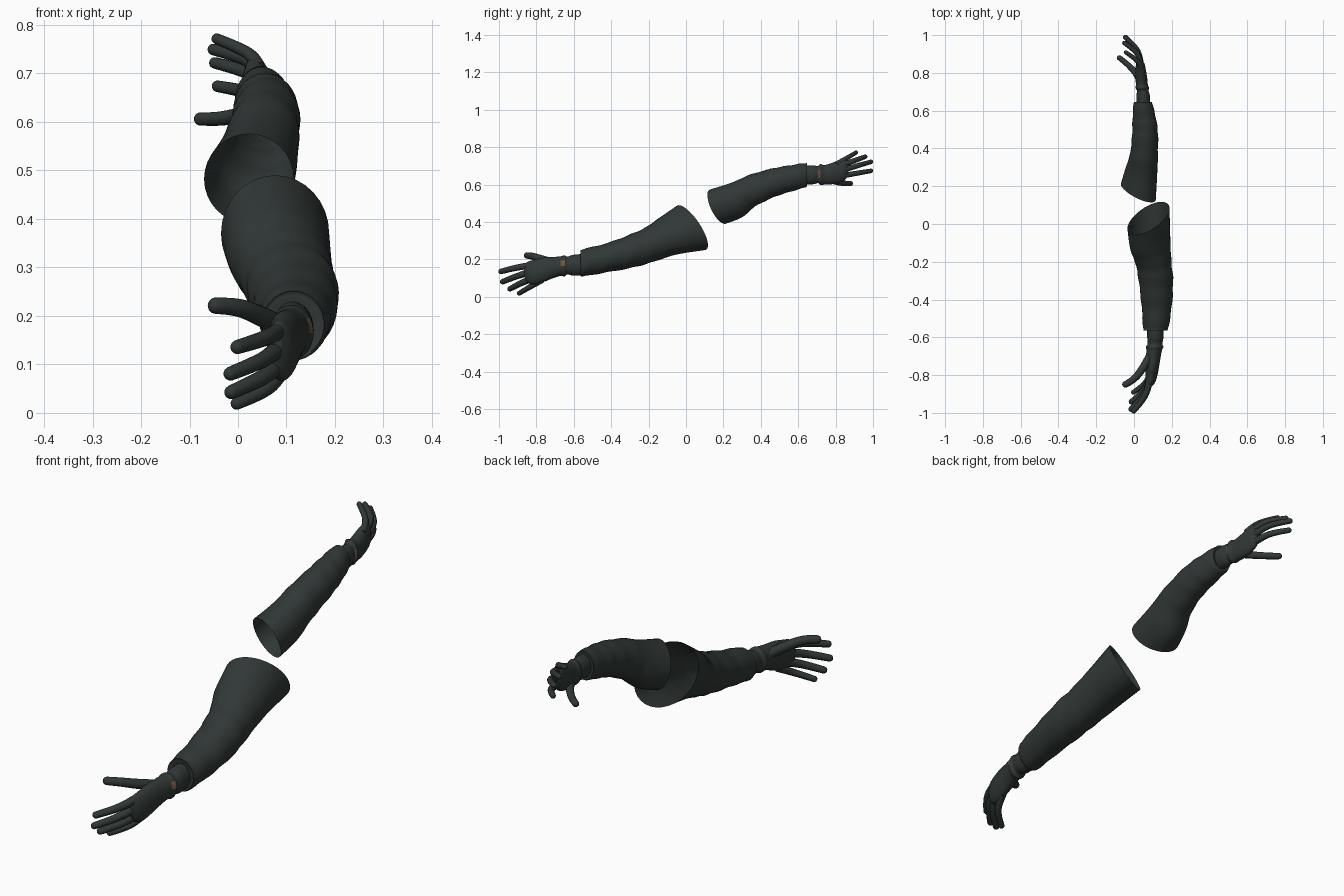
import bpy, bmesh, math
from mathutils import Vector

cube = bpy.data.objects.get("Cube")
if cube:
    bpy.data.objects.remove(cube, do_unlink=True)


def material(name, rgb):
    m = bpy.data.materials.new(name)
    m.use_nodes = True
    m.diffuse_color = (*rgb, 1)
    bsdf = m.node_tree.nodes["Principled BSDF"]
    bsdf.inputs["Base Color"].default_value = (*rgb, 1)
    bsdf.inputs["Roughness"].default_value = 0.8
    return m


CLOTH = material("dark green grey cloth", (0.030, 0.039, 0.037))
SKIN = material("brown skin", (0.17, 0.09, 0.05))


def smooth_path(keys, steps):
    """Catmull-Rom interpolation through rows of numbers."""
    rows = []
    for i in range(len(keys) - 1):
        p0, p1 = keys[max(i - 1, 0)], keys[i]
        p2, p3 = keys[i + 1], keys[min(i + 2, len(keys) - 1)]
        for s in range(steps):
            t = s / steps
            rows.append([0.5 * (2 * b + (c - a) * t + (2 * a - 5 * b + 4 * c - d) * t * t
                                + (3 * b - a - 3 * c + d) * t ** 3)
                         for a, b, c, d in zip(p0, p1, p2, p3)])
    rows.append(list(keys[-1]))
    return rows


def skin_rings(name, rings, cap_start, cap_end, skin_rule=None):
    """Bridge rings of points into one smooth object."""
    bm = bmesh.new()
    loops = [[bm.verts.new(p) for p in ring] for ring in rings]
    n = len(loops[0])
    for a, b in zip(loops, loops[1:]):
        for i in range(n):
            j = (i + 1) % n
            bm.faces.new((a[i], a[j], b[j], b[i]))
    if cap_start:
        bm.faces.new(loops[0])
    if cap_end:
        bm.faces.new(loops[-1])
    bmesh.ops.recalc_face_normals(bm, faces=bm.faces)
    if skin_rule:
        for f in bm.faces:
            f.material_index = int(skin_rule(f.calc_center_median(), f.normal))
    me = bpy.data.meshes.new(name)
    bm.to_mesh(me)
    bm.free()
    me.materials.append(CLOTH)
    me.materials.append(SKIN)
    ob = bpy.data.objects.new(name, me)
    bpy.context.collection.objects.link(ob)
    bpy.ops.object.select_all(action='DESELECT')
    ob.select_set(True)
    bpy.context.view_layer.objects.active = ob
    bpy.ops.object.shade_smooth_by_angle(angle=math.radians(50))
    return ob


def loft(name, stations, fold=0.0, cap_start=False, skin_rule=None, n=32):
    """Stations: y, x min, x max, z min, z max, slant along x, slant along z."""
    rows = smooth_path([s + (0, 0) if len(s) == 5 else s for s in stations], 6)
    rings = []
    for k, (y, x0, x1, z0, z1, sx, sz) in enumerate(rows):
        cx, cz, rx, rz = (x0 + x1) / 2, (z0 + z1) / 2, (x1 - x0) / 2, (z1 - z0) / 2
        fade = fold * max(0, min(1, (k - 6) / 8))
        ring = []
        for i in range(n):
            a = math.tau * i / n
            r = 1 + fade * math.sin(k * 1.15 + 2 * math.sin(a) + math.cos(2 * a))
            dx, dz = rx * r * math.cos(a), rz * r * math.sin(a)
            ring.append((cx + dx, y + sx * dx + sz * dz, cz + dz))
        rings.append(ring)
    return skin_rings(name, rings, cap_start, True, skin_rule)


def finger(name, points, radius, n=14):
    """Tapered tube with a rounded tip."""
    path = [Vector(p) for p in smooth_path(points, 6)]
    tip_dir = (path[-1] - path[-2]).normalized()
    end = path[-1] - tip_dir * radius * 0.8
    path = [p for p in path[:-1] if (p - end).dot(tip_dir) < -0.002]
    radii = [radius * (1.12 - 0.27 * i / len(path)) for i in range(len(path))]
    for k in range(5):
        a = k * math.pi / 2 / 4.3
        path.append(end + tip_dir * radius * 0.8 * math.sin(a))
        radii.append(radius * 0.85 * math.cos(a))
    rings = []
    for i, p in enumerate(path):
        t = (path[min(i + 1, len(path) - 1)] - path[max(i - 1, 0)]).normalized()
        u = t.cross(Vector((0, 0, 1))).normalized()
        v = u.cross(t)
        rings.append([p + radii[i] * (u * math.cos(math.tau * j / n) + v * math.sin(math.tau * j / n))
                      for j in range(n)])
    skin_rings(name, rings, True, True)


# Front arm: sleeve open at the shoulder
loft("front_sleeve", [
    (0.03, -0.035, 0.188, 0.25, 0.49, 0.49, -0.57),
    (-0.10, -0.02, 0.192, 0.225, 0.42, 0.3, -0.45),
    (-0.20, 0.008, 0.197, 0.185, 0.37, 0.1, -0.2),
    (-0.30, 0.025, 0.207, 0.155, 0.33, 0, -0.08),
    (-0.43, 0.04, 0.2, 0.13, 0.285),
    (-0.55, 0.048, 0.182, 0.11, 0.255),
    (-0.56, 0.055, 0.17, 0.118, 0.245),
    (-0.555, 0.08, 0.145, 0.14, 0.215)], fold=0.02)

# Front glove: wrist, cuff roll and palm
loft("front_glove", [
    (-0.54, 0.07, 0.156, 0.115, 0.23),
    (-0.60, 0.07, 0.156, 0.113, 0.225),
    (-0.635, 0.072, 0.15, 0.12, 0.215),
    (-0.65, 0.063, 0.156, 0.108, 0.222),
    (-0.67, 0.066, 0.148, 0.112, 0.217),
    (-0.71, 0.062, 0.14, 0.1, 0.213),
    (-0.76, 0.06, 0.132, 0.08, 0.21),
    (-0.81, 0.06, 0.122, 0.066, 0.198),
    (-0.845, 0.06, 0.108, 0.075, 0.188),
    (-0.865, 0.07, 0.09, 0.11, 0.165)], cap_start=True,
    skin_rule=lambda c, nor: nor.x > 0.5 and abs(c.y + 0.66) < 0.012 and abs(c.z - 0.178) < 0.016)

for label, pts, r in [
        ("index", [(0.088, -0.81, 0.172), (0.058, -0.91, 0.155), (-0.01, -1.0, 0.133)], 0.017),
        ("middle", [(0.09, -0.81, 0.14), (0.052, -0.905, 0.11), (-0.025, -0.99, 0.077)], 0.017),
        ("ring", [(0.09, -0.80, 0.107), (0.052, -0.88, 0.074), (-0.024, -0.95, 0.038)], 0.017),
        ("little", [(0.092, -0.77, 0.09), (0.06, -0.84, 0.05), (-0.012, -0.898, 0.015)], 0.015),
        ("thumb", [(0.095, -0.68, 0.175), (0.045, -0.765, 0.2), (0.0, -0.82, 0.217),
                   (-0.06, -0.858, 0.222)], 0.02)]:
    finger("front_" + label + "_finger", pts, r)

# Back arm: sleeve open at the shoulder
loft("back_sleeve", [
    (0.17, -0.07, 0.115, 0.39, 0.575, -0.45, -0.4),
    (0.27, -0.045, 0.122, 0.425, 0.61, -0.3, -0.3),
    (0.36, -0.022, 0.126, 0.485, 0.655, -0.1, -0.15),
    (0.47, -0.01, 0.127, 0.533, 0.688),
    (0.55, -0.008, 0.118, 0.56, 0.702),
    (0.635, -0.003, 0.098, 0.585, 0.715),
    (0.645, 0.005, 0.09, 0.595, 0.708),
    (0.64, 0.03, 0.07, 0.62, 0.68)], fold=0.02)

# Back glove: wrist, cuff roll and palm
loft("back_glove", [
    (0.62, 0.013, 0.087, 0.598, 0.7),
    (0.68, 0.013, 0.084, 0.602, 0.702),
    (0.705, 0.016, 0.077, 0.608, 0.7),
    (0.72, 0.008, 0.08, 0.598, 0.71),
    (0.74, 0.01, 0.073, 0.6, 0.705),
    (0.78, 0.006, 0.069, 0.602, 0.716),
    (0.82, 0.008, 0.062, 0.61, 0.732),
    (0.85, 0.012, 0.055, 0.626, 0.735),
    (0.87, 0.025, 0.04, 0.655, 0.715)], cap_start=True,
    skin_rule=lambda c, nor: nor.x > 0.5 and abs(c.y - 0.712) < 0.005 and abs(c.z - 0.656) < 0.022)

for label, pts, r in [
        ("little", [(0.045, 0.805, 0.71), (0.02, 0.86, 0.742), (-0.052, 0.915, 0.775)], 0.013),
        ("ring", [(0.04, 0.82, 0.7), (0.018, 0.9, 0.728), (-0.06, 0.965, 0.752)], 0.014),
        ("middle", [(0.04, 0.83, 0.675), (0.018, 0.92, 0.702), (-0.056, 0.997, 0.724)], 0.014),
        ("index", [(0.036, 0.82, 0.645), (0.014, 0.92, 0.662), (-0.05, 0.997, 0.675)], 0.014),
        ("thumb", [(0.045, 0.73, 0.64), (0.01, 0.795, 0.617), (-0.035, 0.845, 0.607),
                   (-0.088, 0.888, 0.606)], 0.016)]:
    finger("back_" + label + "_finger", pts, r)
